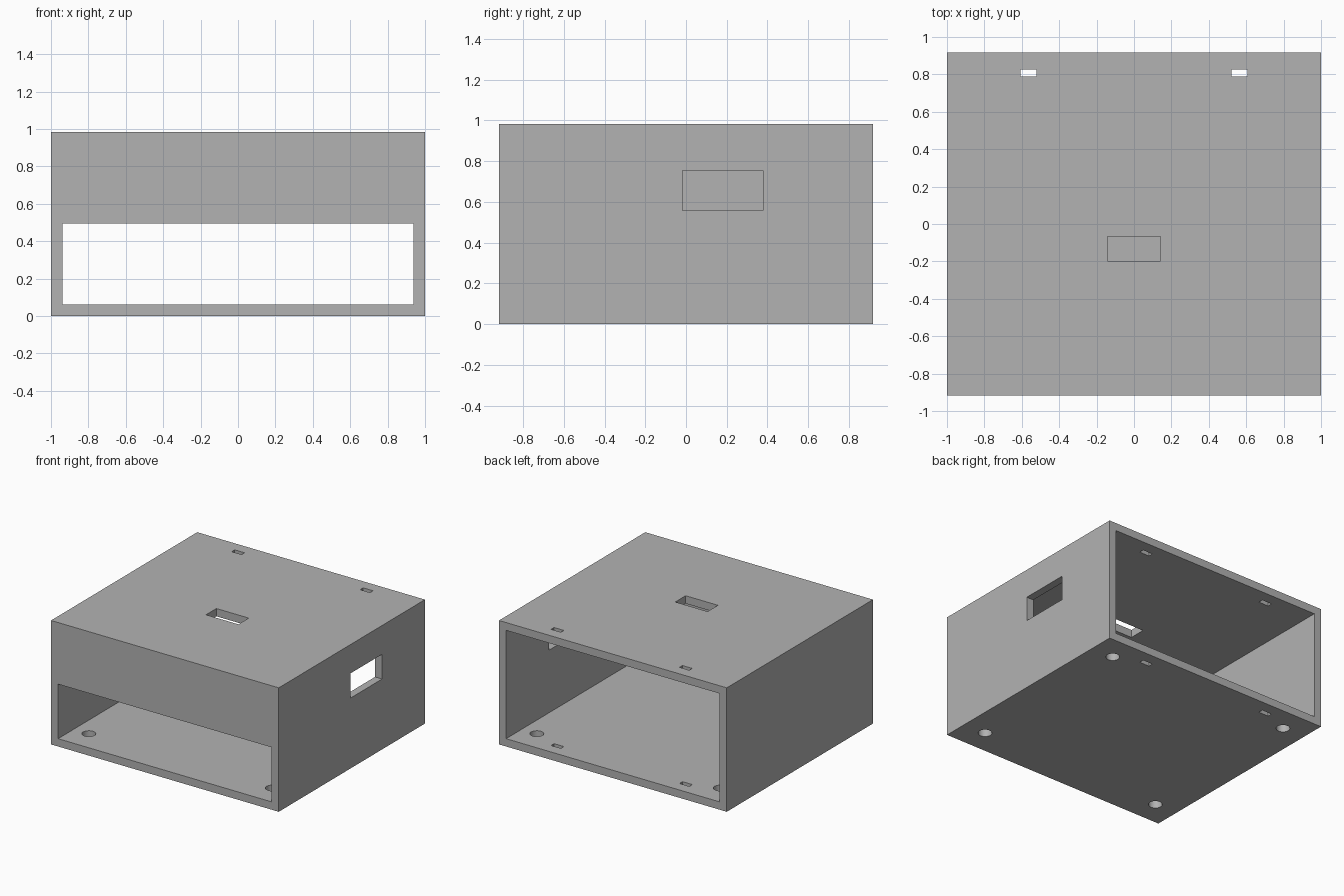
import bpy
from mathutils import Vector

old = bpy.data.objects.get("Cube")
if old:
    bpy.data.objects.remove(old, do_unlink=True)

W, D, H = 1.0, 0.917, 0.984   # half width, half depth, height
T = 0.062                     # wall thickness
OVER = 0.1                    # cutter overshoot

grey = bpy.data.materials.new("Plain grey")
grey.use_nodes = True
colour = (0.448, 0.448, 0.448, 1)
grey.diffuse_color = colour
grey.node_tree.nodes["Principled BSDF"].inputs["Base Color"].default_value = colour


def box(name, low, high):
    low, high = Vector(low), Vector(high)
    bpy.ops.mesh.primitive_cube_add(size=1, location=(low + high) / 2)
    ob = bpy.context.object
    ob.name = name
    ob.scale = high - low
    bpy.ops.object.transform_apply(location=True, rotation=False, scale=True)
    return ob


def cut(target, cutter):
    cutter.hide_render = True
    bpy.context.view_layer.objects.active = target
    mod = target.modifiers.new("Cut", "BOOLEAN")
    mod.operation = "DIFFERENCE"
    mod.solver = "EXACT"
    mod.object = cutter
    bpy.ops.object.modifier_apply(modifier=mod.name)
    bpy.data.objects.remove(cutter, do_unlink=True)


# Outer shell, hollow and open at the back
case = box("case", (-W, -D, 0), (W, D, H))
case.data.materials.append(grey)
cut(case, box("cavity", (T - W, T - D, T), (W - T, D + OVER, H - T)))

# Wide front opening, flush with the inner walls and floor
cut(case, box("front_opening", (T - W, -D - OVER, T), (W - T, 0, 0.495)))

# Hand hole in the top and window in the left wall
cut(case, box("top_hole", (-0.142, -0.198, H - 0.2), (0.142, -0.068, H + OVER)))
cut(case, box("side_window", (W - 0.2, -0.018, 0.559), (W + OVER, 0.379, 0.755)))

for side in (-1, 1):
    # Narrow slots through top and floor near the back
    x = side * 0.564
    cut(case, box("slot", (x - 0.043, 0.788, -OVER), (x + 0.043, 0.826, H + OVER)))
    # Round foot holes through the floor corners
    for end in (-1, 1):
        bpy.ops.mesh.primitive_cylinder_add(
            vertices=48, radius=0.05, depth=0.3, location=(side * 0.806, end * 0.72, 0))
        cut(case, bpy.context.object)

bpy.ops.object.select_all(action="DESELECT")
case.select_set(True)
bpy.context.view_layer.objects.active = case
bpy.ops.object.shade_smooth_by_angle()
